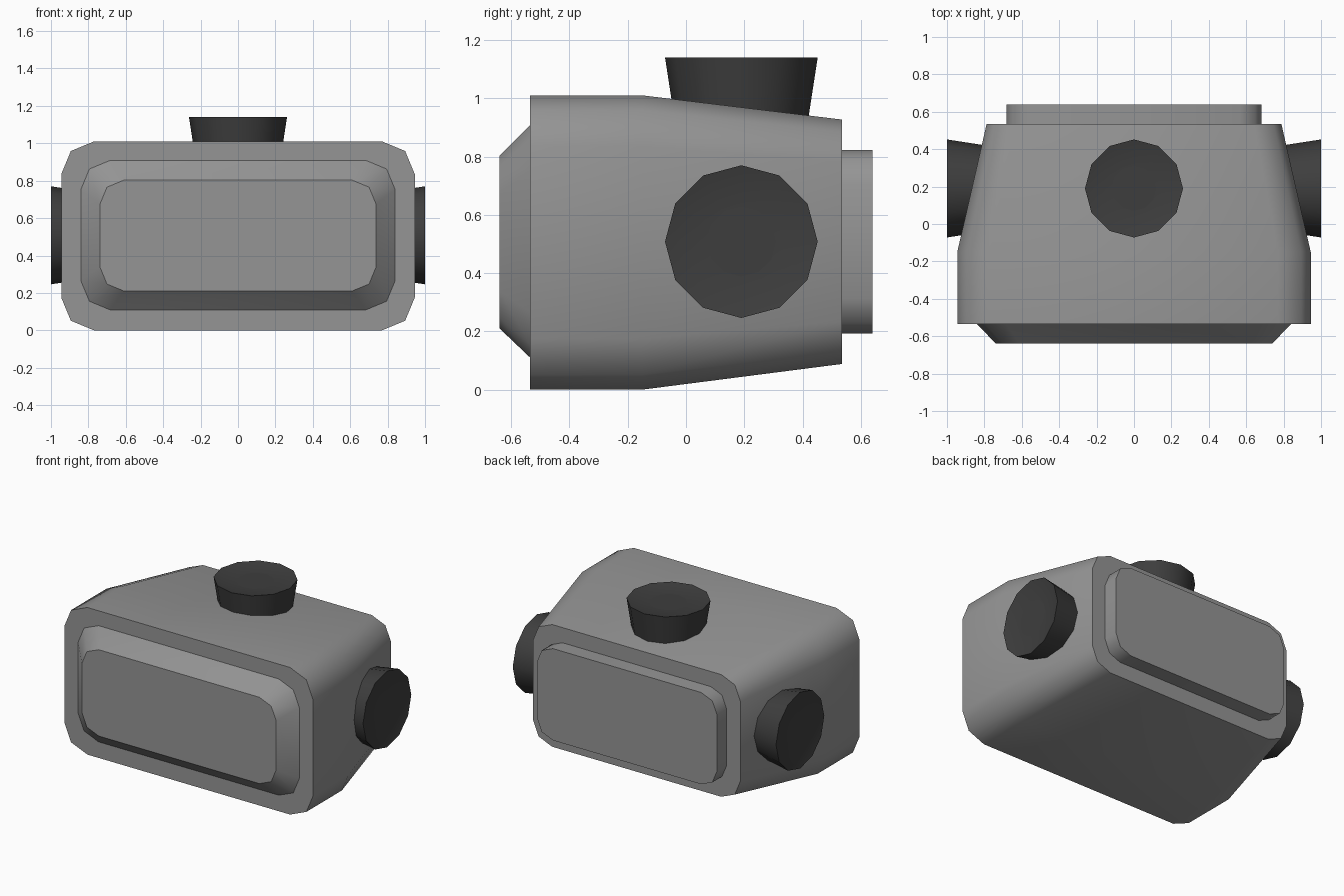
import bpy, bmesh, math
from mathutils import Matrix

if "Cube" in bpy.data.objects:
    bpy.data.objects.remove(bpy.data.objects["Cube"])

def material(name, rgb):
    m = bpy.data.materials.new(name)
    m.diffuse_color = (*rgb, 1)
    m.use_nodes = True
    m.node_tree.nodes["Principled BSDF"].inputs["Base Color"].default_value = m.diffuse_color
    return m

grey = material("mid grey", (0.30, 0.30, 0.30))
dark = material("dark grey", (0.048, 0.048, 0.048))

def rounded(y, hw, z0, z1, r):
    """Rounded rectangle ring in the XZ plane, two segments per corner."""
    pts = []
    for i, (sx, sz) in enumerate(((1, 1), (-1, 1), (-1, -1), (1, -1))):
        cx, cz = sx * (hw - r), (z1 - r if sz > 0 else z0 + r)
        for k in range(3):
            a = math.radians(90 * i + 45 * k)
            pts.append((cx + r * math.cos(a), y, cz + r * math.sin(a)))
    return pts

def loft(name, rings, mat, sharp, matrix=Matrix()):
    """Skin rings with smooth sides, flat caps and chosen sharp rings."""
    bm = bmesh.new()
    loops = [[bm.verts.new(p) for p in ring] for ring in rings]
    n = len(loops[0])
    for a, b in zip(loops, loops[1:]):
        for i in range(n):
            j = (i + 1) % n
            bm.faces.new((a[i], a[j], b[j], b[i])).smooth = True
    bm.faces.new(loops[0])
    bm.faces.new(loops[-1])
    for k in sharp:
        for i in range(n):
            bm.edges.get((loops[k][i], loops[k][(i + 1) % n])).smooth = False
    bmesh.ops.transform(bm, matrix=matrix, verts=bm.verts)
    bmesh.ops.recalc_face_normals(bm, faces=bm.faces)
    me = bpy.data.meshes.new(name)
    bm.to_mesh(me)
    bm.free()
    me.materials.append(mat)
    ob = bpy.data.objects.new(name, me)
    bpy.context.collection.objects.link(ob)

# Main housing, tapering to the rear
loft("housing", [rounded(-0.535, 0.945, 0, 1.01, 0.175),
                 rounded(-0.15, 0.945, 0, 1.01, 0.175),
                 rounded(0.535, 0.788, 0.088, 0.927, 0.146)], grey, (0, 2))
# Chamfered front panel
loft("front_panel", [rounded(-0.53, 0.84, 0.11, 0.908, 0.155),
                     rounded(-0.535, 0.84, 0.11, 0.908, 0.155),
                     rounded(-0.64, 0.738, 0.21, 0.803, 0.128)], grey, (0, 1, 2))
# Straight rear panel
loft("rear_panel", [rounded(0.53, 0.683, 0.193, 0.823, 0.12),
                    rounded(0.64, 0.683, 0.193, 0.823, 0.12)], grey, (0, 1))

# Flared knobs with a shallow dished cap, built pointing along +z
def circle(r, z):
    return [(r * math.cos(i * math.pi / 6), r * math.sin(i * math.pi / 6), z)
            for i in range(12)]

knob = [circle(0.222, -0.26), circle(0.262, 0), circle(0.21, -0.012), circle(0.12, -0.018)]
for name, pos, angle in (("top_knob", (0, 0.19, 1.14), 0),
                         ("right_knob", (1, 0.19, 0.508), 90),
                         ("left_knob", (-1, 0.19, 0.508), -90)):
    loft(name, knob, dark, (0, 1),
         Matrix.Translation(pos) @ Matrix.Rotation(math.radians(angle), 4, 'Y'))
